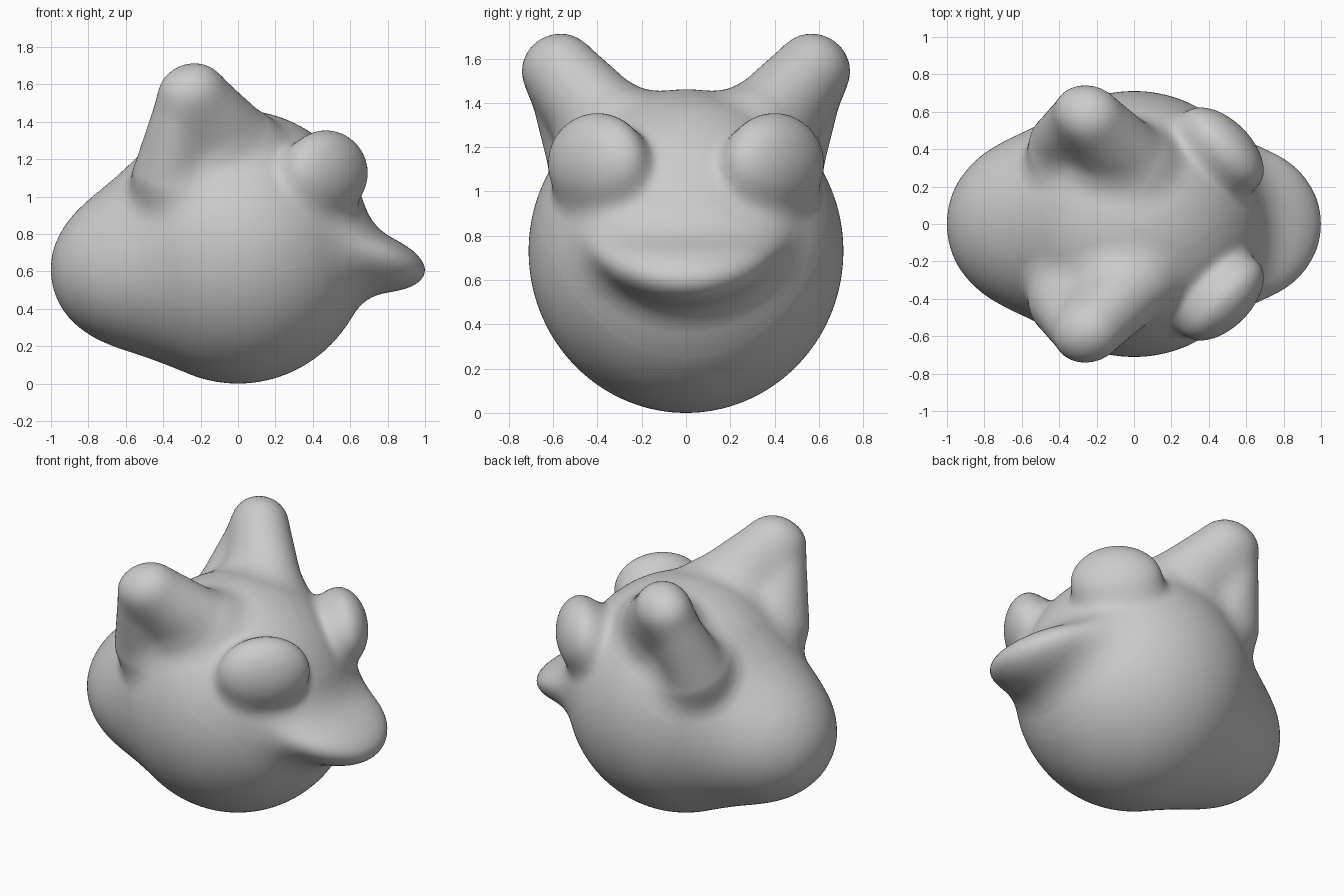
import bpy, bmesh
from math import sqrt
from mathutils import Vector

if "Cube" in bpy.data.objects:
    bpy.data.objects.remove(bpy.data.objects["Cube"])


def ellipsoid(x, y, z, c, r):
    px, py, pz = (x - c[0]) / r[0], (y - c[1]) / r[1], (z - c[2]) / r[2]
    k0 = sqrt(px * px + py * py + pz * pz)
    k1 = sqrt((px / r[0]) ** 2 + (py / r[1]) ** 2 + (pz / r[2]) ** 2)
    return k0 * (k0 - 1) / max(k1, 1e-6)


def limb(x, y, z, a, b, ra, rb):
    # capsule with a different radius at each end
    dx, dy, dz = b[0] - a[0], b[1] - a[1], b[2] - a[2]
    t = ((x - a[0]) * dx + (y - a[1]) * dy + (z - a[2]) * dz) / (dx * dx + dy * dy + dz * dz)
    t = min(1, max(0, t))
    return sqrt((x - a[0] - t * dx) ** 2 + (y - a[1] - t * dy) ** 2
                + (z - a[2] - t * dz) ** 2) - ra - t * (rb - ra)


def blend(a, b, k):
    h = max(k - abs(a - b), 0) / k
    return min(a, b) - h * h * k * 0.25


TIP, TIP2 = (-0.3, 0.6, 1.535), (-0.22, 0.56, 1.545)
REAR, FORE, MID = (-0.36, 0.42, 1.12), (0.02, 0.33, 1.31), (-0.13, 0.41, 1.33)
S = sqrt(0.5)


def creature(x, y, z):
    y = abs(y)
    # body and rump
    d = ellipsoid(x, y, z, (0, 0, 0.73), (0.71, 0.71, 0.73))
    d = blend(d, ellipsoid(x, y, z, (-0.6, 0, 0.61), (0.4, 0.425, 0.395)), 0.26)
    # ears: rounded triangular fins
    if z > 0.7:
        e = limb(x, y, z, TIP, REAR, 0.125, 0.2)
        e = blend(e, limb(x, y, z, TIP2, FORE, 0.145, 0.17), 0.1)
        e = blend(e, limb(x, y, z, TIP2, MID, 0.13, 0.2), 0.1)
        d = blend(d, e, 0.12)
    if x > 0:
        # eyes: domes flattened along the outward diagonal
        u, t = (x + y) * S, (x - y) * S
        d = blend(d, ellipsoid(u, t, z, (0.612, 0.05, 1.125), (0.16, 0.275, 0.228)), 0.08)
        # bill, its sides curving slightly upward
        zb = z - 0.35 * y * y - 0.16 * (1 - x)
        d = blend(d, ellipsoid(x, y, zb, (0.55, 0, 0.605), (0.45, 0.42, 0.18)), 0.14)
    return d


# wrap a fine sphere onto the blended form
CENTRE = Vector((0, 0, 0.72))
cache = {}


def reach(v):
    key = (round(v.x, 4), round(abs(v.y), 4), round(v.z, 4))
    if key not in cache:
        r = 1.35
        for _ in range(60):
            p = CENTRE + v * r
            d = creature(p.x, p.y, p.z)
            if abs(d) < 0.001 or r < 0.3:
                break
            r -= d * 0.9
        cache[key] = r
    return cache[key]


bm = bmesh.new()
bmesh.ops.create_icosphere(bm, subdivisions=7, radius=1)
for v in bm.verts:
    n = v.co.normalized()
    v.co = CENTRE + n * reach(n)
low = min(v.co.z for v in bm.verts)
for v in bm.verts:
    v.co.z -= low
for f in bm.faces:
    f.smooth = True
mesh = bpy.data.meshes.new("creature_body")
bm.to_mesh(mesh)
bm.free()
body = bpy.data.objects.new("creature_body", mesh)
bpy.context.collection.objects.link(body)

# soften the wrapped surface slightly
s = body.modifiers.new("soften", 'SMOOTH')
s.factor = 0.5
s.iterations = 3
